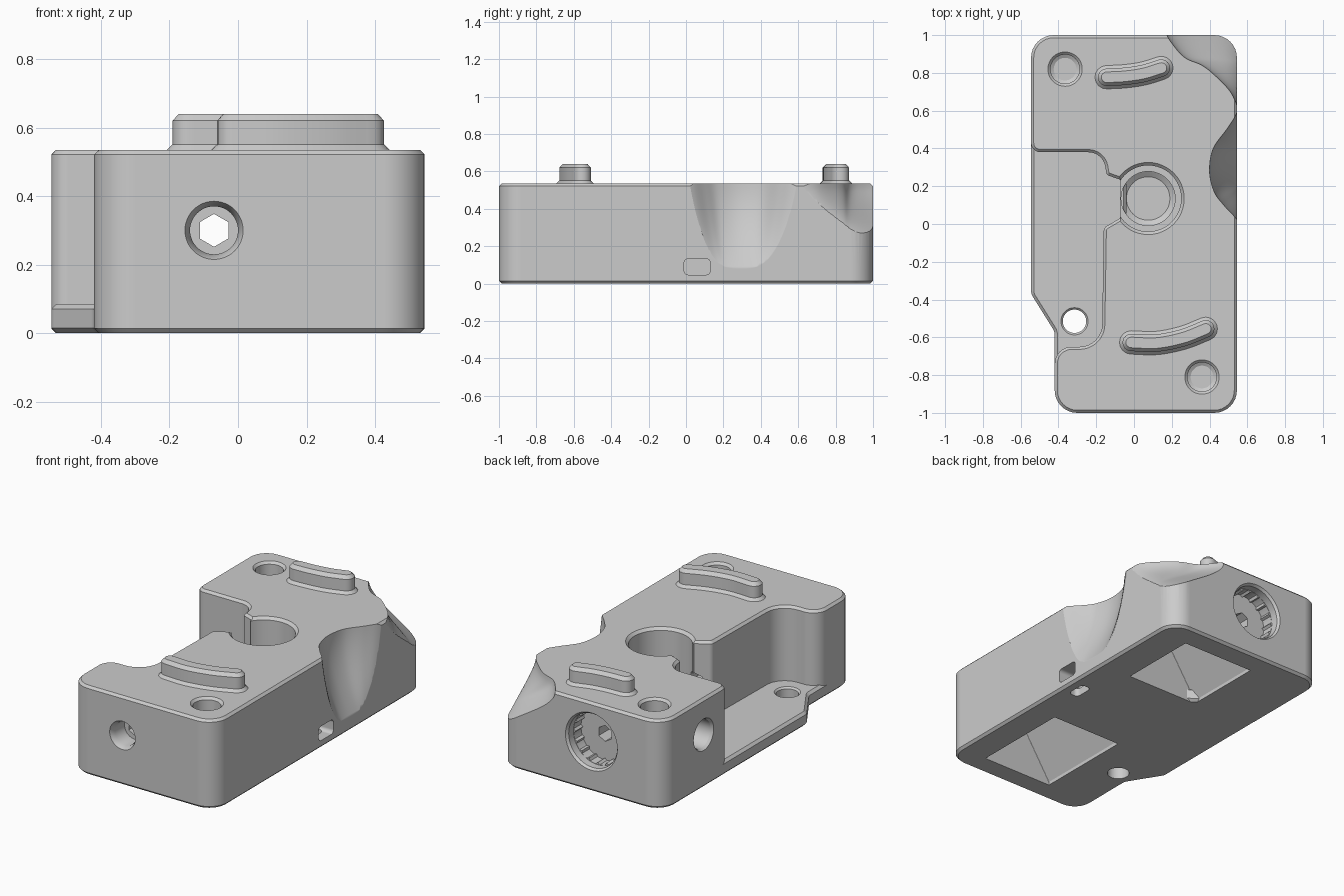
import bpy, bmesh, math
from mathutils import Vector, Matrix

if "Cube" in bpy.data.objects:
    bpy.data.objects.remove(bpy.data.objects["Cube"])

TOP = 0.535
BORE_X, BORE_Z = -0.07, 0.3

grey = bpy.data.materials.new("housing grey")
grey.use_nodes = True
grey.diffuse_color = (0.6, 0.6, 0.6, 1)
grey.node_tree.nodes["Principled BSDF"].inputs["Base Color"].default_value = grey.diffuse_color


def rounded(corners, steps=8):
    """Polygon from (x, y, radius) corners, with arcs at the corners."""
    out = []
    for i, (x, y, r) in enumerate(corners):
        p = Vector((x, y))
        if r == 0:
            out.append((x, y))
            continue
        a = (Vector(corners[i - 1][:2]) - p).normalized()
        b = (Vector(corners[(i + 1) % len(corners)][:2]) - p).normalized()
        half = a.angle(b) / 2
        centre = p + (a + b).normalized() * r / math.sin(half)
        u = p + a * r / math.tan(half) - centre
        v = p + b * r / math.tan(half) - centre
        start = math.atan2(u.y, u.x)
        sweep = math.atan2(u.x * v.y - u.y * v.x, u.dot(v))
        for k in range(steps + 1):
            t = start + sweep * k / steps
            out.append((centre.x + r * math.cos(t), centre.y + r * math.sin(t)))
    return out


def circle(r, sides=48):
    return [(r * math.cos(2 * math.pi * k / sides),
             r * math.sin(2 * math.pi * k / sides)) for k in range(sides)]


def box_outline(x0, x1, y0, y1, r):
    return rounded([(x0, y0, r), (x1, y0, r), (x1, y1, r), (x0, y1, r)], 5)


def spline(points, n=6):
    """Smooth path through the points."""
    pts = [Vector(p) for p in points]
    pts = [2 * pts[0] - pts[1]] + pts + [2 * pts[-1] - pts[-2]]
    out = []
    for a, b, c, d in zip(pts, pts[1:], pts[2:], pts[3:]):
        for k in range(n):
            t = k / n
            out.append(b + 0.5 * t * (c - a + t * (2 * a - 5 * b + 4 * c - d
                                                   + t * (3 * b - a - 3 * c + d))))
    return out + [pts[-2]]


def capsule(path, w, steps=8):
    """Outline of a path thickened by w, with round ends."""
    out = []
    for line in (path, path[::-1]):
        for i, p in enumerate(line):
            d = (line[min(i + 1, len(line) - 1)] - line[max(i - 1, 0)]).normalized()
            out.append(tuple(p + Vector((d.y, -d.x)) * w))
        start = math.atan2(-d.x, d.y)
        for k in range(1, steps):
            a = start + math.pi * k / steps
            out.append((p.x + w * math.cos(a), p.y + w * math.sin(a)))
    return out


def loft(name, layers, chamfer=0, turn=None, at=(0, 0, 0)):
    """Closed solid through stacked (outline, height) layers."""
    bm = bmesh.new()
    rings = [[bm.verts.new((x, y, z)) for x, y in o] for o, z in layers]
    for lo, hi in zip(rings, rings[1:]):
        for i in range(len(lo)):
            bm.faces.new((lo[i - 1], lo[i], hi[i], hi[i - 1]))
    caps = [bm.faces.new(rings[0][::-1]), bm.faces.new(rings[-1])]
    bmesh.ops.recalc_face_normals(bm, faces=bm.faces)
    if chamfer:
        rim = list({e for f in caps for e in f.edges})
        bmesh.ops.bevel(bm, geom=rim, offset=chamfer, segments=1, affect='EDGES')
    if turn:
        bm.transform(Matrix.Rotation(math.radians(turn[0]), 4, turn[1]))
    bm.transform(Matrix.Translation(at))
    mesh = bpy.data.meshes.new(name)
    bm.to_mesh(mesh)
    bm.free()
    mesh.materials.append(grey)
    ob = bpy.data.objects.new(name, mesh)
    bpy.context.collection.objects.link(ob)
    return ob


def cut(target, layers, **place):
    cutter = loft("cutter", layers, **place)
    cutter.hide_render = True
    mod = target.modifiers.new("cut", 'BOOLEAN')
    mod.operation, mod.solver, mod.object = 'DIFFERENCE', 'EXACT', cutter
    bpy.context.view_layer.objects.active = target
    bpy.ops.object.modifier_apply(modifier=mod.name)
    bpy.data.objects.remove(cutter)


# Main block, with the side bay left open
block_outline = rounded([
    (-0.42, -1, 0.12), (0.545, -1, 0.12), (0.545, 1, 0.12), (-0.545, 1, 0.12),
    (-0.545, 0.38, 0.05), (-0.165, 0.38, 0.09), (-0.145, 0.26, 0.02), (-0.075, 0.235, 0),
    (-0.075, 0.03, 0), (-0.16, -0.02, 0.03), (-0.17, -0.65, 0.12), (-0.42, -0.65, 0.09)])
block = loft("main_block", [(block_outline, 0), (block_outline, TOP)], chamfer=0.014)

# Floor plate of the side bay
plate_outline = rounded([
    (-0.545, 0.45, 0), (-0.545, -0.37, 0.06), (-0.42, -0.57, 0.06), (-0.42, -0.8, 0),
    (-0.13, -0.8, 0), (-0.13, -0.1, 0), (-0.04, 0, 0), (-0.04, 0.34, 0), (-0.2, 0.45, 0)])
plate = loft("bay_floor", [(plate_outline, 0), (plate_outline, 0.085)], chamfer=0.015)
screw = (-0.315, -0.515, 0)
cut(plate, [(circle(0.062), -0.1), (circle(0.062), 0.075), (circle(0.08), 0.093)], at=screw)

# Finger dents sculpted into the right side and back corner
dent_edge = spline([(-0.06, 0.56), (0.02, 0.545), (0.1, 0.475), (0.17, 0.425), (0.28, 0.4),
                    (0.4, 0.42), (0.5, 0.49), (0.57, 0.535), (0.62, 0.545), (0.7, 0.51),
                    (0.78, 0.435), (0.84, 0.36), (0.88, 0.27), (0.95, 0.205), (1.05, 0.14)])


def dent_outline(z):
    out = []
    for y, x in dent_edge:
        corner = y > 0.6
        base = 0.17 + 0.7 * max(1 - y, 0) if corner else 0.05
        t = min(max((z - base) / (TOP - base), 0), 1)
        if corner:
            f = t * t * (3 - 2 * t)
        else:
            f = math.sin(t * math.pi / 2)
            y = 0.3 + (y - 0.3) * (0.4 + 0.6 * math.sqrt(t))
        out.append((0.56 - (0.56 - x) * f, y))
    return out + [(0.9, 1.05), (0.9, out[0][1])]


heights = [0.03 + (TOP - 0.03) * k / 24 for k in range(25)] + [0.7]
cut(block, [(dent_outline(z), z) for z in heights])

# Large round well opening into the bay
cut(block, [(circle(0.115), 0.045), (circle(0.143), 0.065), (circle(0.143), 0.1),
            (circle(0.175), 0.1001), (circle(0.175), TOP - 0.016), (circle(0.2), TOP + 0.009)],
    at=(0.075, 0.135, 0))

# Magnet seats on top
for x, y in ((-0.365, 0.82), (0.36, -0.81)):
    cut(block, [(circle(0.06), TOP - 0.1), (circle(0.077), TOP - 0.09),
                (circle(0.077), TOP - 0.014), (circle(0.1), TOP + 0.009)], at=(x, y, 0))

# Gabled chambers from below
for x0, x1, y0, y1 in ((-0.1, 0.37, -0.87, -0.26), (-0.14, 0.34, 0.37, 0.86)):
    mid = (x0 + x1) / 2
    mouth = box_outline(x0, x1, y0, y1, 0.004)
    ridge = box_outline(mid - 0.01, mid + 0.01, y0, y1, 0.004)
    cut(block, [(mouth, -0.1), (mouth, 0.02), (ridge, 0.37)])

# Long bore: front recess, hexagonal passage, splined back socket
along_y = dict(turn=(-90, 'X'), at=(BORE_X, 0, BORE_Z))
cut(block, [(circle(0.09), -1.01), (circle(0.07), -0.97), (circle(0.07), -0.88)], **along_y)
hexagon = [(y, x) for x, y in circle(0.048, 6)]
cut(block, [(hexagon, -0.95), (hexagon, 0.95)], **along_y)
socket = []
for k in range(80):
    r = 0.148 if k % 5 == 0 else 0.16
    socket.append((r * math.cos(k * math.pi / 40), r * math.sin(k * math.pi / 40)))
cut(block, [(socket, 0.87), (socket, 0.95)], **along_y)
cut(block, [(circle(0.162), 0.94), (circle(0.162), 0.985), (circle(0.18), 1.01)], **along_y)

# Round port on the left side, running through to the back chamber
cut(block, [(circle(0.105), -0.56), (circle(0.085), -0.53), (circle(0.085), 0.09)],
    turn=(90, 'Y'), at=(0, 0.61, 0.32))

# Strap slot on the right side, joined to a hole underneath
slot = box_outline(-0.043, 0.043, -0.07, 0.07, 0.022)
cut(block, [(slot, 0.4), (slot, 0.7)], turn=(90, 'Y'), at=(0, 0.06, 0.09))
slot = box_outline(0.42, 0.485, 0.0, 0.12, 0.025)
cut(block, [(slot, -0.1), (slot, 0.09)])

# Curved locating lugs on top
lugs = {"front_lug": [(-0.015, -0.627), (0.12, -0.63), (0.26, -0.602), (0.38, -0.555)],
        "back_lug": [(-0.145, 0.777), (-0.05, 0.782), (0.05, 0.797), (0.145, 0.826)]}
for name, points in lugs.items():
    path = spline(points)
    loft(name, [(capsule(path, w), z) for w, z in
                ((0.062, TOP - 0.01), (0.062, TOP), (0.046, TOP + 0.016),
                 (0.046, 0.62), (0.028, 0.64))])

# Smooth shading, with broad faces kept flat
for ob in bpy.context.collection.objects:
    if ob.type == 'MESH' and grey.name in ob.data.materials:
        bpy.ops.object.select_all(action='DESELECT')
        ob.select_set(True)
        bpy.context.view_layer.objects.active = ob
        bpy.ops.object.shade_smooth_by_angle(angle=math.radians(30))
        weighted = ob.modifiers.new("flat_faces", 'WEIGHTED_NORMAL')
        weighted.weight, weighted.keep_sharp = 90, True
